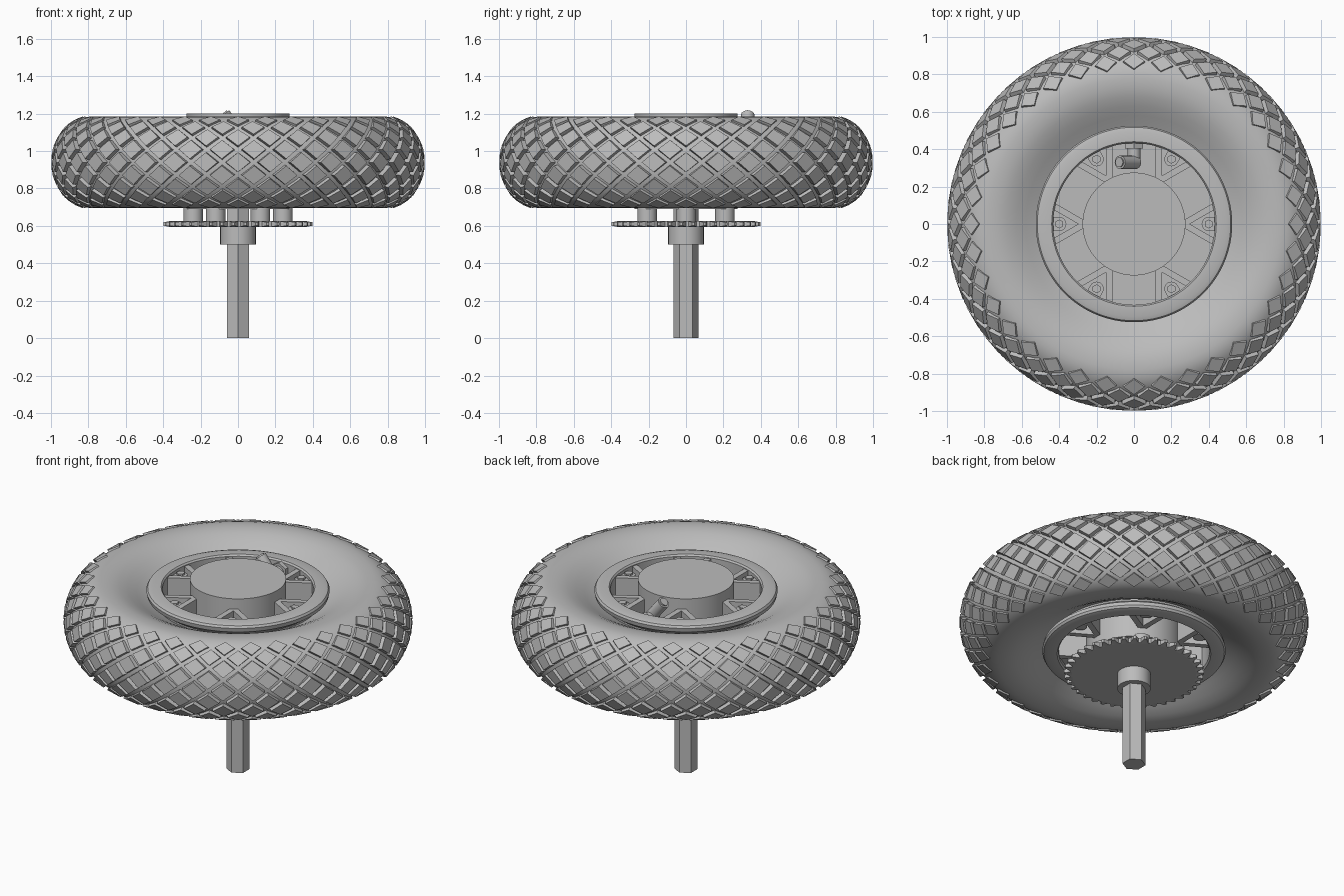
import bpy, bmesh, math
from mathutils import Matrix, Vector

if "Cube" in bpy.data.objects:
    bpy.data.objects.remove(bpy.data.objects["Cube"])

MID = 0.94  # height of the wheel's centre plane

grey = bpy.data.materials.new("plain grey")
grey.use_nodes = True
grey.diffuse_color = (0.5, 0.5, 0.5, 1)
grey.node_tree.nodes["Principled BSDF"].inputs["Base Color"].default_value = grey.diffuse_color


def finish(name, bm, smooth=None):
    bmesh.ops.recalc_face_normals(bm, faces=bm.faces)
    mesh = bpy.data.meshes.new(name)
    bm.to_mesh(mesh)
    bm.free()
    obj = bpy.data.objects.new(name, mesh)
    bpy.context.collection.objects.link(obj)
    mesh.materials.append(grey)
    if smooth:
        bpy.ops.object.select_all(action='DESELECT')
        obj.select_set(True)
        bpy.context.view_layer.objects.active = obj
        bpy.ops.object.shade_smooth_by_angle(angle=math.radians(smooth))
    return obj


def revolve(name, profile, steps=96, smooth=30):
    """Spin a closed (radius, height) loop around the axle."""
    bm = bmesh.new()
    rings = [[bm.verts.new((r * math.cos(a), r * math.sin(a), z)) for r, z in profile]
             for a in (math.tau * i / steps for i in range(steps))]
    n = len(profile)
    for i in range(steps):
        a, b = rings[i], rings[(i + 1) % steps]
        for j in range(n):
            k = (j + 1) % n
            bm.faces.new((a[j], a[k], b[k], b[j]))
    return finish(name, bm, smooth)


def add_cylinder(bm, radius, z0, z1, at=(0, 0), sides=32, top=None):
    bmesh.ops.create_cone(bm, cap_ends=True, segments=sides, radius1=radius,
                          radius2=radius if top is None else top, depth=z1 - z0,
                          matrix=Matrix.Translation((at[0], at[1], (z0 + z1) / 2)))


def cylinder(name, radius, z0, z1, sides=64, smooth=30):
    bm = bmesh.new()
    add_cylinder(bm, radius, z0, z1, sides=sides)
    return finish(name, bm, smooth)


def polar(r, degrees):
    return r * math.cos(math.radians(degrees)), r * math.sin(math.radians(degrees))


def mirrored(half):
    """Close an upper half profile (inner to outer) with its reflection."""
    return [(r, MID + h) for r, h in half] + [(r, MID - h) for r, h in reversed(half)]


def tread_point(phi, theta, lift=0.0):
    r = 0.78 + (0.192 + lift) * math.cos(phi)
    z = MID + (0.238 + lift * 0.5) * math.sin(phi)
    return Vector((r * math.cos(theta), r * math.sin(theta), z))


# Tyre body: dished sidewalls and a rounded crown
sidewall = [(0.47, 0.12), (0.53, 0.15), (0.58, 0.18), (0.63, 0.208), (0.68, 0.23), (0.73, 0.243)]
crown = [(0.78 + 0.192 * math.cos(p), 0.245 * math.sin(p))
         for p in (math.radians(90 - 9 * i) for i in range(10))]
revolve("tyre_body", mirrored(sidewall + crown), smooth=40)

# Tread: staggered rows of raised diamond blocks
bm = bmesh.new()
COLUMNS, ROWS = 36, 9
half_t = math.pi / COLUMNS
row_step = math.radians(146) / ROWS
for row in range(ROWS):
    phi = (row - (ROWS - 1) / 2) * row_step
    for col in range(COLUMNS):
        theta = (2 * col + row % 2) * half_t
        rings = []
        for size, lift in ((0.82, -0.01), (0.74, 0.028)):
            corners = ((size, 0), (0, size), (-size, 0), (0, -size))
            rings.append([bm.verts.new(tread_point(phi + v * row_step, theta + u * half_t, lift))
                          for u, v in corners])
        low, high = rings
        bm.faces.new(high)
        for i in range(4):
            j = (i + 1) % 4
            bm.faces.new((low[i], low[j], high[j], high[i]))
finish("tread_blocks", bm)

# Rim with rolled flanges on both sides
revolve("rim", mirrored([(0.432, 0.20), (0.44, 0.21), (0.495, 0.21), (0.517, 0.203),
                         (0.525, 0.19), (0.52, 0.165), (0.47, 0.13)]))

# Hub: centre drum and closed web between drum and rim
cylinder("hub_drum", 0.275, 0.69, 1.2, sides=96)
cylinder("hub_web", 0.45, MID - 0.03, MID + 0.03, sides=96)

# Ribs: parallel pairs either side of each wide pocket
bm = bmesh.new()
for k in range(6):
    for side in (-1, 1):
        turn = Matrix.Rotation(math.radians(30 + 60 * k), 4, 'Z')
        place = Matrix.Translation((0.325, side * 0.132, MID))
        bmesh.ops.create_cube(bm, size=1, matrix=turn @ place @ Matrix.Diagonal((0.19, 0.034, 0.39, 1)))
finish("hub_ribs", bm)

# Bolt bosses and bolts in the narrow pockets
bm = bmesh.new()
for k in range(6):
    turn = Matrix.Rotation(math.radians(60 * k), 4, 'Z')
    bmesh.ops.create_cube(bm, size=1, matrix=turn @ Matrix.Translation((0.42, 0, MID))
                          @ Matrix.Diagonal((0.04, 0.076, 0.36, 1)))
    add_cylinder(bm, 0.038, MID - 0.18, MID + 0.18, polar(0.4, 60 * k), 24)
finish("bolt_bosses", bm, 30)
bm = bmesh.new()
for k in range(6):
    add_cylinder(bm, 0.024, MID + 0.17, MID + 0.192, polar(0.4, 60 * k), 6)
finish("bolts", bm)

# Spacer posts holding the sprocket
bm = bmesh.new()
for k in range(6):
    add_cylinder(bm, 0.052, 0.62, 0.7, polar(0.24, 60 * k))
finish("spacer_posts", bm, 30)

# Sprocket: toothed plate with thinned teeth
bm = bmesh.new()
TEETH = 40
outline = []
for i in range(TEETH):
    for part, r in ((0, 0.365), (0.25, 0.368), (0.5, 0.4), (0.72, 0.4)):
        outline.append((*polar(r, 360 * (i + part) / TEETH), r))
layers = []
for z, side in ((0.595, -1), (0.625, 1)):
    layers.append([bm.verts.new((x, y, z - side * (0.006 if r > 0.39 else 0))) for x, y, r in outline])
    inner = [bm.verts.new((*polar(0.355, 360 * i / len(outline)), z)) for i in range(len(outline))]
    bm.faces.new(inner)
    for i in range(len(outline)):
        j = (i + 1) % len(outline)
        bm.faces.new((inner[i], inner[j], layers[-1][j], layers[-1][i]))
for i in range(len(outline)):
    j = (i + 1) % len(outline)
    bm.faces.new((layers[0][i], layers[0][j], layers[1][j], layers[1][i]))
finish("sprocket", bm)

# Axle: round collar and hexagonal shaft
cylinder("shaft_collar", 0.095, 0.5, 0.62)
cylinder("hex_shaft", 0.067, 0, 0.72, sides=6, smooth=None)


# Valve: nut on the rim, bent stem and cap
def rod(name, start, end, radius, sides=16):
    start, end = Vector(start), Vector(end)
    axis = end - start
    place = Matrix.Translation((start + end) / 2) @ axis.to_track_quat('Z', 'Y').to_matrix().to_4x4()
    bm = bmesh.new()
    bmesh.ops.create_cone(bm, cap_ends=True, segments=sides, radius1=radius, radius2=radius,
                          depth=axis.length, matrix=place)
    finish(name, bm, 40)


rod("valve_nut", (0, 0.44, 1.09), (0, 0.405, 1.09), 0.055, 6)
rod("valve_neck", (0, 0.42, 1.09), (0, 0.31, 1.09), 0.035)
rod("valve_stem", (0.01, 0.33, 1.09), (-0.075, 0.33, 1.195), 0.036)
rod("valve_cap", (-0.06, 0.33, 1.177), (-0.08, 0.33, 1.202), 0.026)
